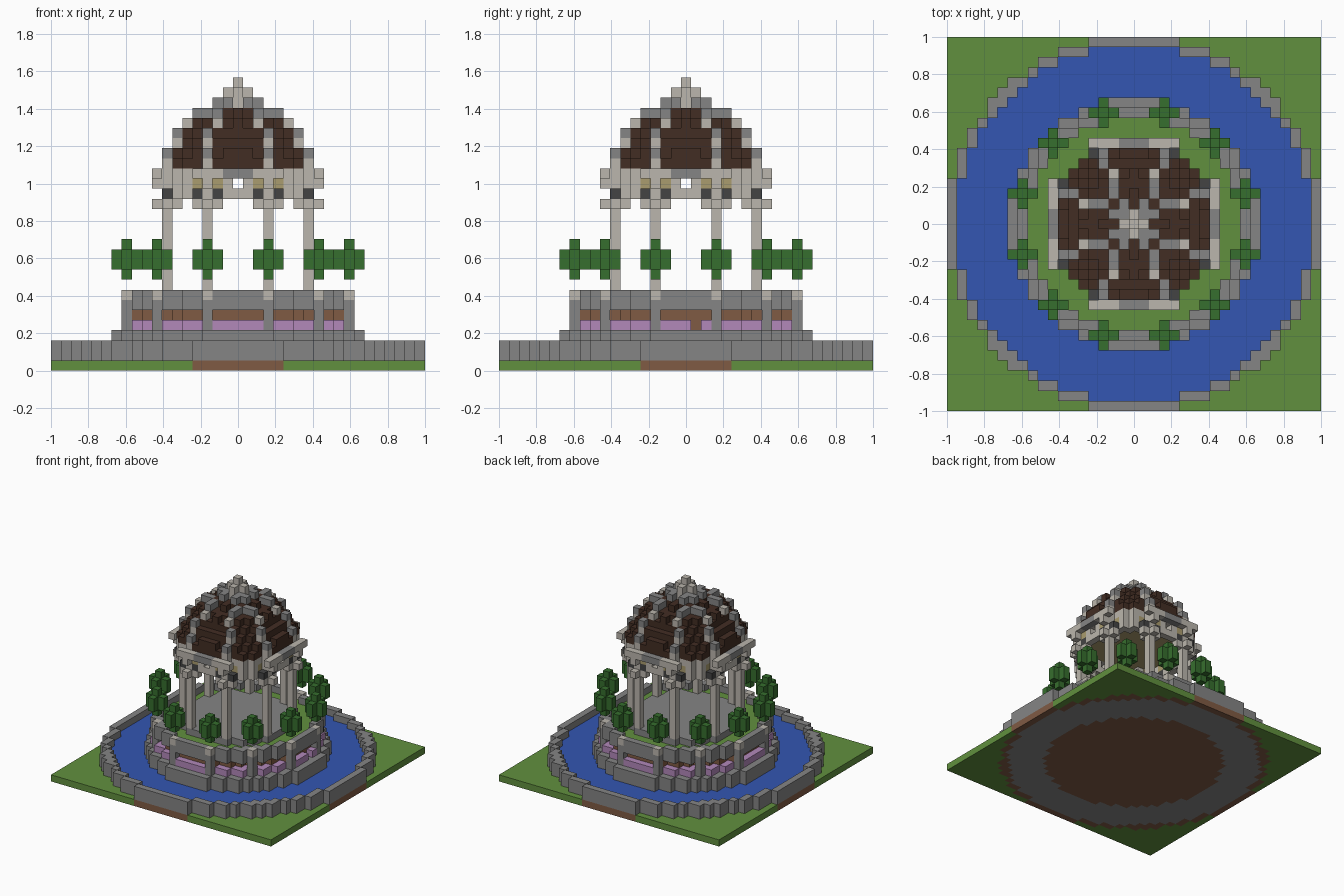
import bpy
import bmesh
from mathutils import Vector

cube = bpy.data.objects.get("Cube")
if cube:
    bpy.data.objects.remove(cube, do_unlink=True)

HALF = 18
V = 2 / (2 * HALF + 1)          # block size


def srgb(r, g, b):
    lin = [((c / 255 + 0.055) / 1.055) ** 2.4 for c in (r, g, b)]
    return (*lin, 1.0)


COLOURS = {
    "grass": srgb(97, 144, 62),
    "water": srgb(51, 86, 178),
    "stone": srgb(133, 133, 133),
    "pale_stone": srgb(187, 182, 173),
    "dark_stone": srgb(68, 68, 68),
    "roof_brown": srgb(66, 45, 35),
    "soil": srgb(128, 91, 68),
    "blossom": srgb(178, 136, 186),
    "leaf": srgb(54, 110, 46),
    "sandstone": srgb(170, 156, 110),
}
MATS = {}
for name, col in COLOURS.items():
    m = bpy.data.materials.new(name)
    m.use_nodes = True
    m.diffuse_color = col
    bsdf = next(n for n in m.node_tree.nodes if n.type == "BSDF_PRINCIPLED")
    bsdf.inputs["Base Color"].default_value = col
    bsdf.inputs["Roughness"].default_value = 1.0
    MATS[name] = m

blocks = {}                      # (x, y, z) -> (part, colour)
SPAN = range(-HALF, HALF + 1)


def disc(r2):
    return {(x, y) for x in SPAN for y in SPAN if x * x + y * y <= r2}


def sym(a, b):
    """All eight mirror images of a plan position."""
    return {(p * s, q * t) for p, q in ((a, b), (b, a)) for s in (1, -1) for t in (1, -1)}


def put(part, colour, plan, bottom, top=None):
    for z in range(bottom, (bottom if top is None else top) + 1):
        for x, y in plan:
            blocks[x, y, z] = (part, colour)


OUTER, INNER = disc(18.5 ** 2), disc(17.5 ** 2)
ISLE, RIM, BED = disc(12.5 ** 2), disc(11.5 ** 2), disc(10.5 ** 2)
POSTS = sym(3, 11) | sym(8, 8)
HALL = disc(61)

# Ground slab, moat and its wall
put("ground", "grass", {(x, y) for x in SPAN for y in SPAN}, 0)
put("ground", "soil", OUTER, 0)
put("ground", "stone", INNER - ISLE, 0)
put("water", "water", INNER - ISLE, 1)
put("moat_wall", "stone", OUTER - INNER, 1, 2)

# Island with a recessed flower band
put("island_base", "stone", ISLE, 1, 3)
put("flower_bed", "soil", BED, 4, 5)
put("flowers", "blossom", RIM - BED - {(11, 1)}, 4)
put("planter_wall", "stone", RIM - BED, 6, 7)
put("planter_posts", "stone", POSTS, 4, 6)
put("planter_posts", "pale_stone", POSTS, 7)
put("lawn", "grass", BED, 6)
put("pavilion_floor", "stone", HALL, 7)

# Clipped trees
for tx, ty in POSTS:
    put("trees", "leaf", {(tx, ty)}, 9, 12)
    put("trees", "leaf", {(tx + 1, ty), (tx - 1, ty), (tx, ty + 1), (tx, ty - 1)}, 10, 11)

# Columns with cross-shaped capitals
put("columns", "pale_stone", sym(3, 7), 8, 18)
put("capitals", "pale_stone", sym(2, 7) | sym(4, 7) | sym(3, 8) | sym(3, 6), 16)

# Pierced frieze and cornice
ring = HALL - disc(45)
put("frieze", "pale_stone", ring, 17)
put("frieze", "dark_stone", sym(2, 7) | sym(4, 7), 17)
put("frieze", "pale_stone", {(x, y) for x, y in ring if x and y} | sym(3, 8), 18)
put("frieze", "sandstone", sym(2, 7) | sym(4, 6), 18)
put("ceiling", "sandstone", HALL - ring, 19)
put("cornice", "pale_stone", ring | sym(2, 8) | sym(3, 8) | sym(4, 8), 19)
put("cornice", "stone", sym(0, 8) | sym(1, 8), 19)

# Stepped dome
for step, r2 in enumerate((61, 52, 41, 34, 25, 9)):
    put("dome", "roof_brown", disc(r2), 20 + step)

# Eight ribs climbing the dome
RIBS = [("pale_stone", 20, [(3, 7)]), ("stone", 21, [(3, 7)]),
        ("pale_stone", 22, [(3, 6)]), ("stone", 23, [(3, 6)]),
        ("pale_stone", 24, [(2, 5)]), ("stone", 25, [(2, 4), (2, 3)]),
        ("stone", 26, [(1, 2), (1, 1)])]
for colour, z, spots in RIBS:
    for a, b in spots:
        put("ribs", colour, sym(a, b), z)

# Crown and finial
put("finial", "pale_stone", disc(1), 26, 27)
put("finial", "pale_stone", {(0, 0)}, 28)

# Outer faces of a block, as (normal, two in-plane axes)
SIDES = []
for axis in range(3):
    for sign in (1, -1):
        n, u, w = (Vector((0, 0, 0)) for _ in range(3))
        n[axis] = sign
        u[(axis + 1) % 3] = 1
        w[(axis + 2) % 3] = sign
        SIDES.append((n, u, w))


def build(part):
    mine = {p: c for p, (owner, c) in blocks.items() if owner == part}
    slots = sorted(set(mine.values()))
    bm = bmesh.new()
    for p, colour in mine.items():
        centre = Vector(p) + Vector((0, 0, 0.5))
        for n, u, w in SIDES:
            if tuple(int(a + b) for a, b in zip(p, n)) in blocks:
                continue
            mid = centre + n / 2
            quad = (mid - u / 2 - w / 2, mid + u / 2 - w / 2,
                    mid + u / 2 + w / 2, mid - u / 2 + w / 2)
            face = bm.faces.new([bm.verts.new(q * V) for q in quad])
            face.material_index = slots.index(colour)
    bmesh.ops.remove_doubles(bm, verts=bm.verts, dist=V / 100)
    mesh = bpy.data.meshes.new(part)
    bm.to_mesh(mesh)
    bm.free()
    for s in slots:
        mesh.materials.append(MATS[s])
    bpy.context.collection.objects.link(bpy.data.objects.new(part, mesh))


for part in sorted({owner for owner, _ in blocks.values()}):
    build(part)
